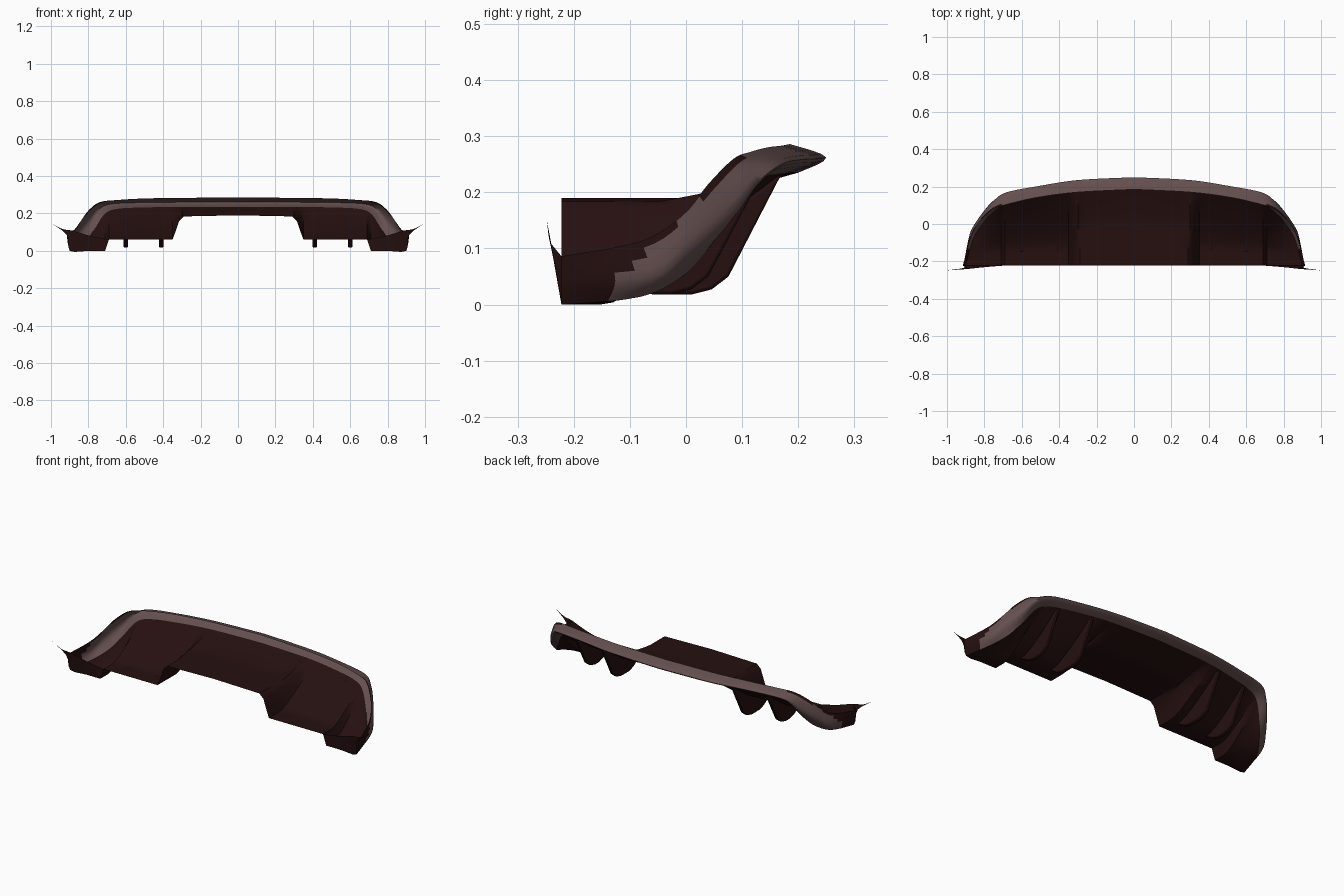
import bpy, bmesh, math
from mathutils import Vector

cube = bpy.data.objects.get("Cube")
if cube:
    bpy.data.objects.remove(cube, do_unlink=True)


def material(name, colour):
    mat = bpy.data.materials.new(name)
    mat.use_nodes = True
    mat.diffuse_color = (*colour, 1)
    mat.node_tree.nodes["Principled BSDF"].inputs["Base Color"].default_value = (*colour, 1)
    return mat


dark = material("dark maroon", (.019, .005, .005))
light = material("dusty maroon", (.13, .078, .078))

FRONT = -.222


def finish(name, bm, mats, mirror=True, angle=40):
    """Turn a bmesh into a shaded object, mirrored across x."""
    mesh = bpy.data.meshes.new(name)
    bm.to_mesh(mesh)
    bm.free()
    obj = bpy.data.objects.new(name, mesh)
    bpy.context.collection.objects.link(obj)
    for mat in mats:
        mesh.materials.append(mat)
    if mirror:
        mod = obj.modifiers.new("mirror", 'MIRROR')
        mod.merge_threshold = .0005
    bpy.ops.object.select_all(action='DESELECT')
    obj.select_set(True)
    bpy.context.view_layer.objects.active = obj
    bpy.ops.object.shade_smooth_by_angle(angle=math.radians(angle))
    return obj


def skin(rows):
    """Quad sheet through equally long rows of points."""
    bm = bmesh.new()
    grid = [[bm.verts.new(p) for p in row] for row in rows]
    for a, b in zip(grid, grid[1:]):
        for i in range(len(a) - 1):
            bm.faces.new((a[i], b[i], b[i + 1], a[i + 1]))
    bmesh.ops.remove_doubles(bm, verts=bm.verts, dist=.0003)
    return bm


def spline(points, steps):
    """Smooth curve through points."""
    pts = [Vector(p) for p in points]
    out = []
    for i in range(len(pts) - 1):
        p, q = pts[i], pts[i + 1]
        before = pts[i - 1] if i else p
        after = pts[i + 2] if i + 2 < len(pts) else q
        for k in range(steps):
            t = k / steps
            m, n = (q - before) / 2, (after - p) / 2
            out.append(p * (2*t**3 - 3*t**2 + 1) + m * (t**3 - 2*t**2 + t)
                       + q * (3*t**2 - 2*t**3) + n * (t**3 - t**2))
    return out + [pts[-1]]


def lookup(curve, x):
    """Point on a curve at a given x."""
    for a, b in zip(curve, curve[1:]):
        if a[0] <= x <= b[0]:
            return a.lerp(b, (x - a[0]) / (b[0] - a[0]))
    return curve[-1]


# Wraparound rim: lower edge, outer bulge and upper edge from centre to side
low = spline([(0, .2, .235), (.3, .185, .235), (.5, .155, .232), (.64, .125, .225),
              (.71, .1, .2), (.765, .055, .12), (.81, 0, .055), (.86, -.08, .014),
              (.9, FRONT, 0)], 5)
mid = spline([(0, .25, .262), (.3, .235, .26), (.51, .203, .258), (.68, .17, .25),
              (.745, .13, .22), (.79, .085, .165), (.845, .01, .1), (.88, -.06, .05),
              (.91, FRONT, .04)], 5)
top = spline([(0, .185, .286), (.3, .17, .283), (.5, .145, .28), (.64, .115, .272),
              (.74, .085, .26), (.8, .04, .215), (.84, -.005, .16), (.875, -.08, .113),
              (.915, FRONT, .086)], 5)
bm = skin([spline(section, 4) for section in zip(low, mid, top)])
bm.faces.ensure_lookup_table()
for face in bm.faces:
    c = face.calc_center_median()
    face.material_index = 0 if c.y > c.z - .16 else 1
finish("rim", bm, [light, dark], angle=60)

# Undertray: raised centre channel stepping down to side floors
front_edge = [Vector(p) for p in [(0, FRONT, .19), (.29, FRONT, .184), (.315, FRONT, .16),
              (.335, FRONT, .1), (.35, FRONT, .06), (.69, FRONT, .06),
              (.71, FRONT, 0), (.9, FRONT, 0)]]


def floor(x, t):
    """Undertray point at x, t running from front to rear."""
    a, b = lookup(front_edge, x), lookup(low, x)
    start, power = (.55, 1.2) if x < .3 else (.25, 1.3)
    rise = max(0, (t - start) / (1 - start)) ** power
    return Vector((x, a.y + (b.y - a.y) * t, a.z + (b.z - a.z) * rise))


columns = sorted({round(p.x, 3) for p in low} | {round(p.x, 3) for p in front_edge})
finish("undertray", skin([[floor(x, i / 14) for i in range(15)] for x in columns]), [dark])

# Hanging fins, two on each side
for label, x in (("inner", .41), ("outer", .6)):
    tail = lookup(low, x)
    shift = tail.y - .18
    upper = [floor(x, t / 10) for t in range(2, 11)]
    lower = [(-.1, .03), (-.06, .018), (.02 + shift, .018), (.055 + shift, .027),
             (.085 + shift, .05)]
    outline = [Vector((x, y, z)) for y, z in lower] + upper[::-1]
    half = Vector((.013, 0, 0))
    bm = bmesh.new()
    face = bm.faces.new([bm.verts.new(p - half) for p in outline])
    moved = bmesh.ops.extrude_face_region(bm, geom=[face])["geom"]
    bmesh.ops.translate(bm, vec=half * 2,
                        verts=[v for v in moved if isinstance(v, bmesh.types.BMVert)])
    bmesh.ops.recalc_face_normals(bm, faces=bm.faces)
    obj = finish(label + "_fin", bm, [dark])
    bevel = obj.modifiers.new("soft edge", 'BEVEL')
    bevel.width, bevel.segments = .006, 2

# Upright front corner plate flaring into a pointed winglet
base = [(.71, FRONT, 0), (.8, FRONT, 0), (.9, FRONT, 0), (.91, -.235, .08), (1, -.248, .15)]
crest = [(.69, FRONT, .06), (.79, -.23, .08), (.885, -.24, .108), (.94, -.244, .117),
         (1, -.248, .15)]
finish("corner_winglet", skin([spline(base, 3), spline(crest, 3)]), [dark])

# Short return joining the winglet to the side of the rim
finish("winglet_return", skin([[(.9, FRONT, 0), (.91, FRONT, .04), (.915, FRONT, .086)],
                               [(.9, FRONT, 0), (.905, -.23, .05), (.885, -.24, .108)]]), [dark])
